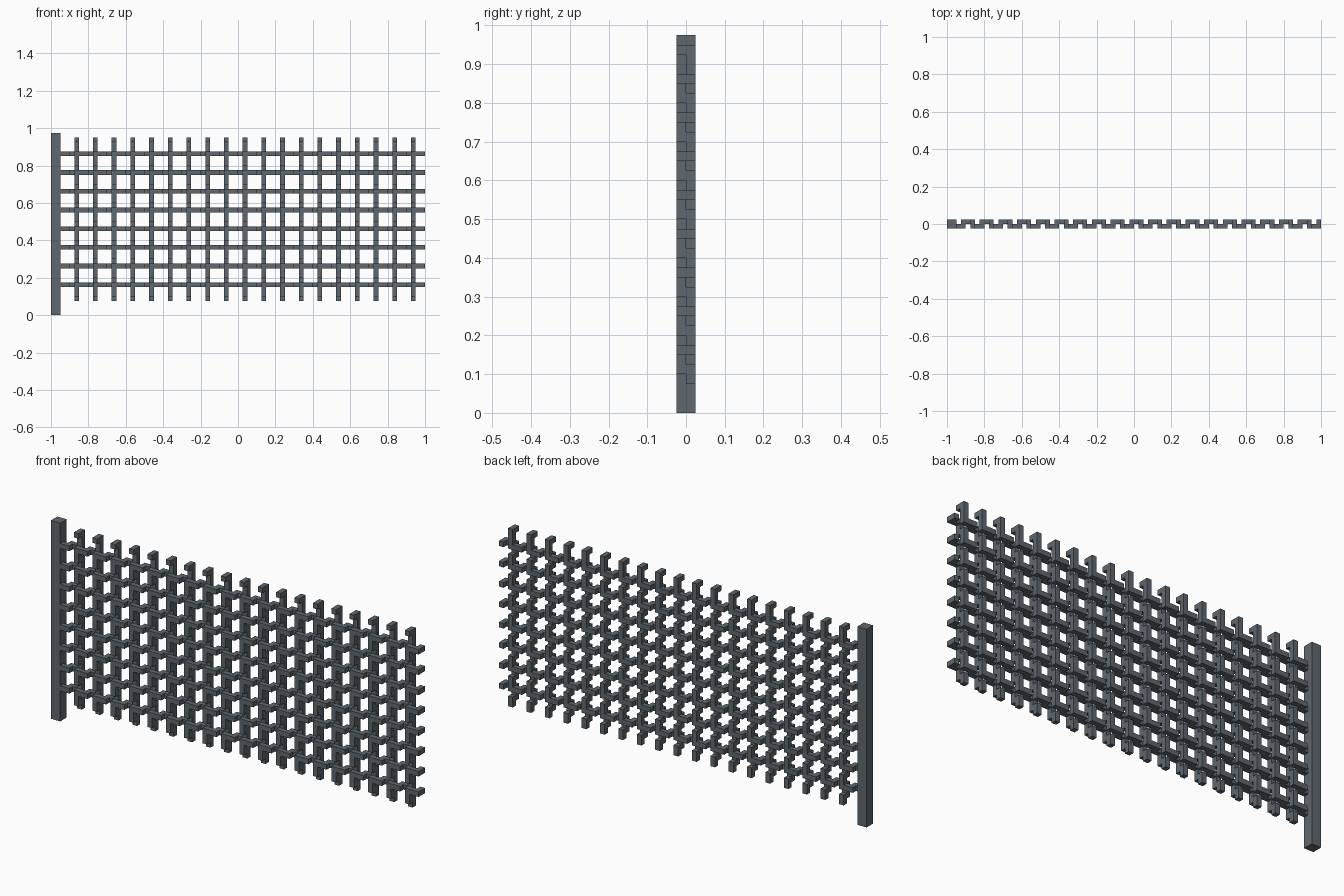
import bpy
import bmesh
from mathutils import Vector

cube = bpy.data.objects.get("Cube")
if cube:
    bpy.data.objects.remove(cube, do_unlink=True)

T = 0.025       # bar thickness
PITCH = 0.1     # spacing of the lattice

steel = bpy.data.materials.new("slate_grey")
colour = (0.112, 0.137, 0.157, 1)
steel.diffuse_color = colour
steel.use_nodes = True
steel.node_tree.nodes["Principled BSDF"].inputs["Base Color"].default_value = colour


def gaps(first, count):
    """Notches one thickness long, repeated at the lattice pitch."""
    return [(first + i * PITCH, first + i * PITCH + T) for i in range(count)]


def side(start, end, depth, notches):
    """One edge of a crimped bar: runs at depth, notched back to the middle."""
    pts = [(start, depth)]
    for a, b in notches:
        if a - start < 1e-4:
            pts = [(start, 0)]
        else:
            pts += [(a, depth), (a, 0)]
        pts += [(b, 0), (b, depth)]
    return pts + [(end, depth)]


def crimped_mesh(name, start, end, front, back, axis):
    """Crimped outline along axis x or z, given a square thickness."""
    outline = side(start, end, -T, front) + side(start, end, T, back)[::-1]
    bm = bmesh.new()
    if axis == "x":
        verts = [bm.verts.new((s, y, -T / 2)) for s, y in outline]
        push = Vector((0, 0, T))
    else:
        verts = [bm.verts.new((-T / 2, y, s)) for s, y in outline]
        push = Vector((T, 0, 0))
    face = bm.faces.new(verts)
    out = bmesh.ops.extrude_face_region(bm, geom=[face], use_keep_orig=True)
    bmesh.ops.translate(bm, vec=push, verts=[
        v for v in out["geom"] if isinstance(v, bmesh.types.BMVert)])
    bmesh.ops.recalc_face_normals(bm, faces=bm.faces[:])
    mesh = bpy.data.meshes.new(name)
    bm.to_mesh(mesh)
    bm.free()
    mesh.materials.append(steel)
    return mesh


def place(name, mesh, location):
    ob = bpy.data.objects.new(name, mesh)
    ob.location = location
    bpy.context.collection.objects.link(ob)


# End post
bpy.ops.mesh.primitive_cube_add(size=1, location=(-0.975, 0, 0.4875))
post = bpy.context.object
post.name = "end_post"
post.scale = (0.05, 0.05, 0.975)
post.data.materials.append(steel)

# Horizontal crimped bars
rail = crimped_mesh("horizontal_bar", -0.95, 1.0,
                    gaps(-0.9, 19), gaps(-0.95, 20), "x")
for i in range(8):
    place(f"horizontal_bar_{i + 1}", rail, (0, 0, 0.1625 + i * PITCH))

# Vertical crimped bars, with a longer notch under the top hook
upright = crimped_mesh("vertical_bar", 0.075, 0.95,
                       gaps(0.075, 8) + [(0.875, 0.925)], gaps(0.125, 8), "z")
for i in range(19):
    place(f"vertical_bar_{i + 1}", upright, (-0.8625 + i * PITCH, 0, 0))
